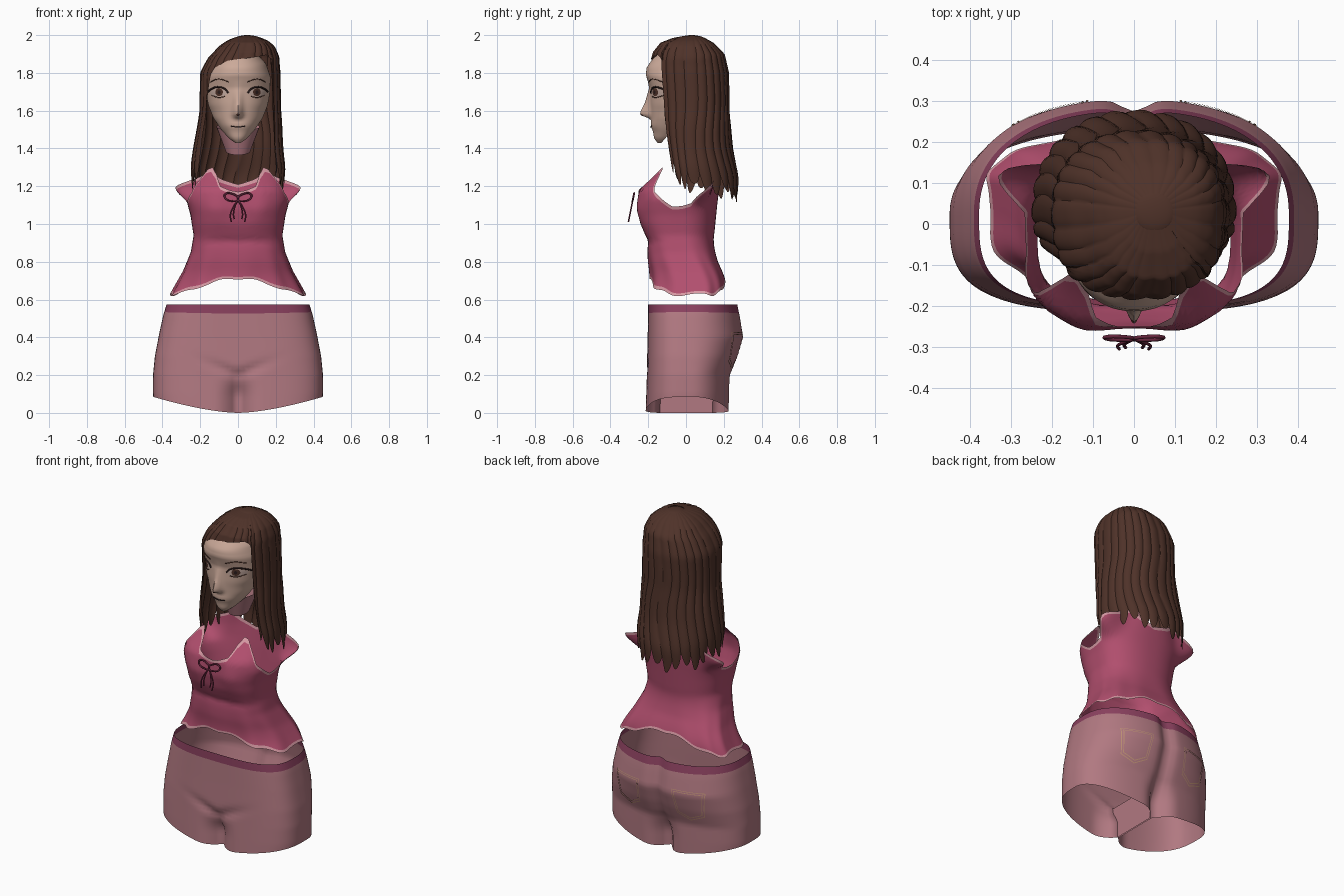
import bpy, bmesh
from math import sin, cos, pi, exp, radians, degrees

cube = bpy.data.objects.get("Cube")
if cube:
    bpy.data.objects.remove(cube, do_unlink=True)


def material(name, r, g, b):
    m = bpy.data.materials.new(name)
    m.use_nodes = True
    m.diffuse_color = (r, g, b, 1)
    m.node_tree.nodes["Principled BSDF"].inputs["Base Color"].default_value = (r, g, b, 1)
    return m


HAIR = material("dark brown", .078, .032, .022)
SKIN = material("skin", .6, .4, .32)
SHIRT = material("raspberry", .44, .077, .155)
TRIM = material("pale pink", .68, .32, .37)
PANTS = material("dusty rose", .44, .19, .22)
BAND = material("plum", .26, .053, .115)
BOW = material("dark plum", .14, .02, .05)
STITCH = material("tan stitching", .55, .3, .19)
LINE = material("near black", .025, .012, .012)
WHITE = material("eye white", .55, .4, .35)


def interp(table, v):
    """Linear lookup in a list of (position, value) pairs."""
    if v <= table[0][0]:
        return table[0][1]
    for (a, p), (b, q) in zip(table, table[1:]):
        if v <= b:
            return p + (q - p) * (v - a) / (b - a)
    return table[-1][1]


def smooth(a, b, v):
    t = min(max((v - a) / (b - a), 0), 1)
    return t * t * (3 - 2 * t)


def spow(v, e):
    return abs(v) ** e * (1 if v >= 0 else -1)


def gauss(v):
    return exp(-v * v)


def steps(a, b, n):
    return [a + (b - a) * i / n for i in range(n + 1)]


def sheet(name, us, vs, point, mats, rule=None, angle=40):
    """Surface swept over a grid of parameters, with a colour rule per face."""
    bm = bmesh.new()
    rows = [[bm.verts.new(point(u, v)) for u in us] for v in vs]
    for j in range(len(vs) - 1):
        for i in range(len(us) - 1):
            f = bm.faces.new((rows[j][i], rows[j][i + 1], rows[j + 1][i + 1], rows[j + 1][i]))
            f.material_index = rule(f, j) if rule else 0
    bmesh.ops.remove_doubles(bm, verts=bm.verts, dist=.0002)
    bmesh.ops.recalc_face_normals(bm, faces=bm.faces)
    me = bpy.data.meshes.new(name)
    bm.to_mesh(me)
    bm.free()
    ob = bpy.data.objects.new(name, me)
    bpy.context.collection.objects.link(ob)
    for m in mats:
        me.materials.append(m)
    bpy.ops.object.select_all(action='DESELECT')
    ob.select_set(True)
    bpy.context.view_layer.objects.active = ob
    bpy.ops.object.shade_smooth_by_angle(angle=radians(angle))
    return ob


def cord(name, pts, radius, mat, cyclic=False):
    cu = bpy.data.curves.new(name, 'CURVE')
    cu.dimensions = '3D'
    cu.bevel_depth, cu.bevel_resolution, cu.resolution_u = radius, 1, 6
    s = cu.splines.new('BEZIER')
    s.bezier_points.add(len(pts) - 1)
    for b, p in zip(s.bezier_points, pts):
        b.co = p
        b.handle_left_type = b.handle_right_type = 'AUTO'
    s.use_cyclic_u = cyclic
    cu.materials.append(mat)
    bpy.context.collection.objects.link(bpy.data.objects.new(name, cu))


# Trousers: one half swept from front centre to back centre, then mirrored
P_WIDE = [(0, .44), (.1, .45), (.2, .45), (.3, .44), (.42, .417), (.52, .395), (.575, .378)]
P_FRONT = [(0, .235), (.2, .228), (.4, .223), (.575, .22)]
P_BACK = [(0, .21), (.2, .215), (.3, .255), (.4, .285), (.5, .27), (.575, .255)]
P_TOP, CROTCH = .575, .2


def pants_y(f, z, back):
    x = f * interp(P_WIDE, z)
    p = 2.3 if back else 3.3
    y = interp(P_BACK if back else P_FRONT, z) * max(1 - f ** p, 0) ** (1 / p)
    if back:
        y -= .03 * gauss(x / .04)
    else:
        y -= .018 * gauss((z - CROTCH - .4 * x) / .025) * gauss(x / .14)
    y *= 1 - .33 * smooth(.24, .08, z) * max(1 - x / .13, 0) ** 2
    return .02 + (y if back else -y)


def pants_point(a, t):
    f = max(sin(a), 0) ** .85
    z = P_TOP + (.085 * f ** 1.6 - P_TOP) * t
    return (f * interp(P_WIDE, z), pants_y(f, z, a > pi / 2), z)


def mirror(ob):
    ob.modifiers.new("mirror", 'MIRROR').merge_threshold = .001


mirror(sheet("trousers", steps(0, pi, 72), steps(0, .085, 2)[:-1] + steps(.085, 1, 26), pants_point,
             [PANTS, BAND], lambda f, j: int(j < 2)))
mirror(sheet("inner_legs", steps(0, 1, 8), steps(0, CROTCH, 6),
             lambda u, z: (.004, pants_y(0, z, False) * (1 - u) + pants_y(0, z, True) * u, z), [PANTS]))

# Back pockets drawn as two thin rows of stitching that follow the cloth
POCKET = [(.11, .43), (.3, .425), (.285, .27), (.2, .235), (.125, .275), (.11, .43)]


def stitch_point(u, grow):
    i = min(int(u), len(POCKET) - 2)
    (ax, az), (bx, bz) = POCKET[i], POCKET[i + 1]
    x = .2 + (ax + (bx - ax) * (u - i) - .2) * grow
    z = .35 + (az + (bz - az) * (u - i) - .35) * grow
    return (x, pants_y(x / interp(P_WIDE, z), z, True) + .004, z)


for row, grow in (("outer", 1), ("inner", .87)):
    mirror(sheet(row + "_pocket_stitching", steps(0, 5, 60), [grow - .045, grow], stitch_point, [STITCH]))

# Shirt: open shell with a wavy hem, neckline and armholes
S_WIDE = [(.62, .362), (.75, .29), (.85, .25), (.94, .235), (1.05, .252), (1.13, .275), (1.2, .262), (1.32, .19)]
S_FRONT = [(.62, .29), (.8, .23), (.91, .183), (1, .22), (1.08, .235), (1.18, .23), (1.25, .16), (1.32, .1)]
S_BACK = [(.62, .135), (.8, .14), (.95, .17), (1.1, .185), (1.3, .21)]
S_TOP = [(0, 1.17), (12, 1.2), (20, 1.26), (32, 1.3), (42, 1.29), (60, 1.17), (85, 1.09),
         (102, 1.11), (118, 1.2), (142, 1.28), (160, 1.24), (180, 1.21)]


def shirt_point(a, t):
    d = abs(degrees(a))
    hem = .625 + .08 * cos(a) ** 4 + .008 * sin(9 * abs(a))
    z = hem + (interp(S_TOP, d) - hem) * t
    flare = smooth(.95, .65, z)
    wing = 1 + .4 * gauss((d - 118) / 15) * smooth(1.09, 1.2, z)
    fold = 1 + .015 * cos(11 * a) * flare
    front = d < 90
    e = .66 + .11 * flare if front else .88 - .15 * flare
    x = interp(S_WIDE, z) * spow(sin(a), e) * wing * fold
    y = interp(S_FRONT if front else S_BACK, z) * -spow(cos(a), e) * wing * fold
    y -= .012 * gauss((abs(x) - .12) / .06) * gauss((z - 1.08) / .08) * front
    return (x, y - .02 + .1 * flare, z)


levels = [0] + steps(.028, .965, 26) + [1]
sheet("shirt", steps(-pi, pi, 120), levels, shirt_point, [SHIRT, TRIM],
      lambda f, j: int(j in (0, len(levels) - 2)))


# Ribbon bow hanging in front of the chest
def bow_point(x, z):
    return (x, -.275 - .2 * (1.16 - z), z)


for side, label in ((1, "left"), (-1, "right")):
    loop = [(0, 1.13), (.03, 1.16), (.07, 1.155), (.068, 1.138), (.035, 1.122)]
    cord(label + "_bow_loop", [bow_point(side * x, z) for x, z in loop], .005, BOW, True)
    for inset in (0, .016):
        tail = [(0, 1.13), (.025 - inset / 2, 1.09), (.04 - inset, 1.05), (.036 - inset, 1.01 + inset)]
        cord(label + "_bow_tail", [bow_point(side * x, z) for x, z in tail], .004, BOW)

# Face: a curved mask with the nose raised on the midline
F_TOP = 1.91
F_WIDE = [(1.43, .015), (1.45, .045), (1.5, .09), (1.56, .13), (1.63, .158), (1.7, .17), (1.78, .172),
          (1.85, .148), (F_TOP, .09)]
F_FRONT = [(1.43, -.15), (1.45, -.168), (1.49, -.175), (1.52, -.187), (1.56, -.185), (1.64, -.19),
           (1.72, -.19), (1.79, -.213), (1.83, -.208), (1.88, -.172), (F_TOP, -.13)]
F_NOSE = [(1.555, 0), (1.575, .05), (1.59, .057), (1.64, .028), (1.72, .005), (1.76, 0)]


def face_y(x, z):
    s = min(abs(x) / interp(F_WIDE, z), 1)
    side = interp([(1.43, -.13), (1.5, -.07), (1.6, -.02)], z)
    y = side + (interp(F_FRONT, z) - side) * (1 - s ** 2.2) ** .5
    return y - interp(F_NOSE, z) * gauss(x / .022)


def face_point(a, z):
    x = interp(F_WIDE, z) * sin(a)
    return (x, face_y(x, z), z)


sheet("face", steps(-pi / 2, pi / 2, 40), steps(1.43, F_TOP, 40), face_point, [SKIN], angle=70)

# Short neck stub below the jaw
sheet("neck", steps(-pi, pi, 24), steps(0, 1, 4),
      lambda a, t: ((.065 + .05 * t) * sin(a), .01 - (.06 + .04 * t) * cos(a), 1.385 - .02 * cos(a) + .13 * t),
      [PANTS])


# Painted features following the face
def disc(name, cx, cz, rx, rz, lift, mat):
    def point(a, r):
        x, z = cx + rx * r * cos(a), cz + rz * r * sin(a)
        return (x, face_y(x, z) - lift, z)
    sheet(name, steps(0, 2 * pi, 20), steps(0, 1, 4), point, [mat])


def stroke(name, pts, radius, mat):
    cord(name, [(x, face_y(x, z) - .003, z) for x, z in pts], radius, mat)


for side, label in ((1, "left"), (-1, "right")):
    disc(label + "_eye_white", side * .102, 1.695, .045, .02, .002, WHITE)
    disc(label + "_iris", side * .1, 1.698, .02, .021, .004, HAIR)
    disc(label + "_pupil", side * .1, 1.698, .008, .01, .006, LINE)
    stroke(label + "_upper_lash", [(side * x, z) for x, z in
           ((.052, 1.695), (.07, 1.715), (.105, 1.725), (.14, 1.715), (.157, 1.7))], .0048, LINE)
    stroke(label + "_lower_lash", [(side * x, z) for x, z in
           ((.07, 1.675), (.1, 1.67), (.14, 1.68))], .0025, HAIR)
    stroke(label + "_brow", [(side * x, z) for x, z in
           ((.05, 1.752), (.1, 1.767), (.145, 1.752))], .0025, HAIR)
stroke("mouth", [(-.038, 1.518), (0, 1.513), (.038, 1.518)], .003, LINE)
disc("nose_shadow", 0, 1.578, .01, .006, .002, HAIR)

# Hair: ridged locks falling from a crown, cut away around the face
LOCKS = 26
H_WIDE = [(1.1, .235), (1.3, .25), (1.45, .232), (1.6, .215), (1.8, .212), (1.88, .188),
          (1.94, .148), (1.97, .11), (1.985, .075), (1.995, .045)]
H_FRONT = [(1.1, .09), (1.3, .15), (1.5, .19), (1.7, .21), (1.85, .222), (1.91, .205),
           (1.96, .165), (1.985, .1), (1.995, .045)]
H_BACK = [(1.1, .24), (1.25, .248), (1.4, .218), (1.6, .2), (1.8, .198), (1.9, .175),
          (1.96, .115), (1.985, .07), (1.995, .045)]
H_END = [(-180, 1.13), (-110, 1.17), (-75, 1.2), (-57, 1.24), (-53, 1.63), (-42, 1.82), (-20, 1.865),
         (35, 1.895), (47, 1.87), (50, 1.24), (75, 1.2), (110, 1.17), (180, 1.13)]


def hair_point(a, t):
    end = interp(H_END, degrees(a))
    ridge = abs(sin(LOCKS * a / 2)) ** .8
    if end < 1.5:
        end += .07 * (1 - ridge) + .025 * sin(9 * a)
    z = 1.995 + (end - 1.995) * t ** 1.8
    sway = a + .09 * sin(12 * z) * sin(a / 2) ** 2 * smooth(1.9, 1.5, z)
    r = .975 + .03 * ridge
    front = abs(a) < pi / 2
    depth = interp(H_FRONT if front else H_BACK, z)
    e = .8 if front else .9
    centre = .012 * smooth(1.35, 1.6, z) + .038 * smooth(1.78, 1.98, z)
    return (centre + interp(H_WIDE, z) * spow(sin(sway), e) * r, .03 - depth * spow(cos(sway), e) * r, z)


sheet("hair", steps(-pi, pi, LOCKS * 8), steps(0, 1, 36), hair_point, [HAIR], angle=35)
sheet("hair_crown", steps(-pi, pi, 24), steps(0, pi / 2, 5),
      lambda a, b: (.05 + .055 * sin(b) * sin(a), .03 - .055 * sin(b) * cos(a), 1.985 + .015 * cos(b)), [HAIR])
